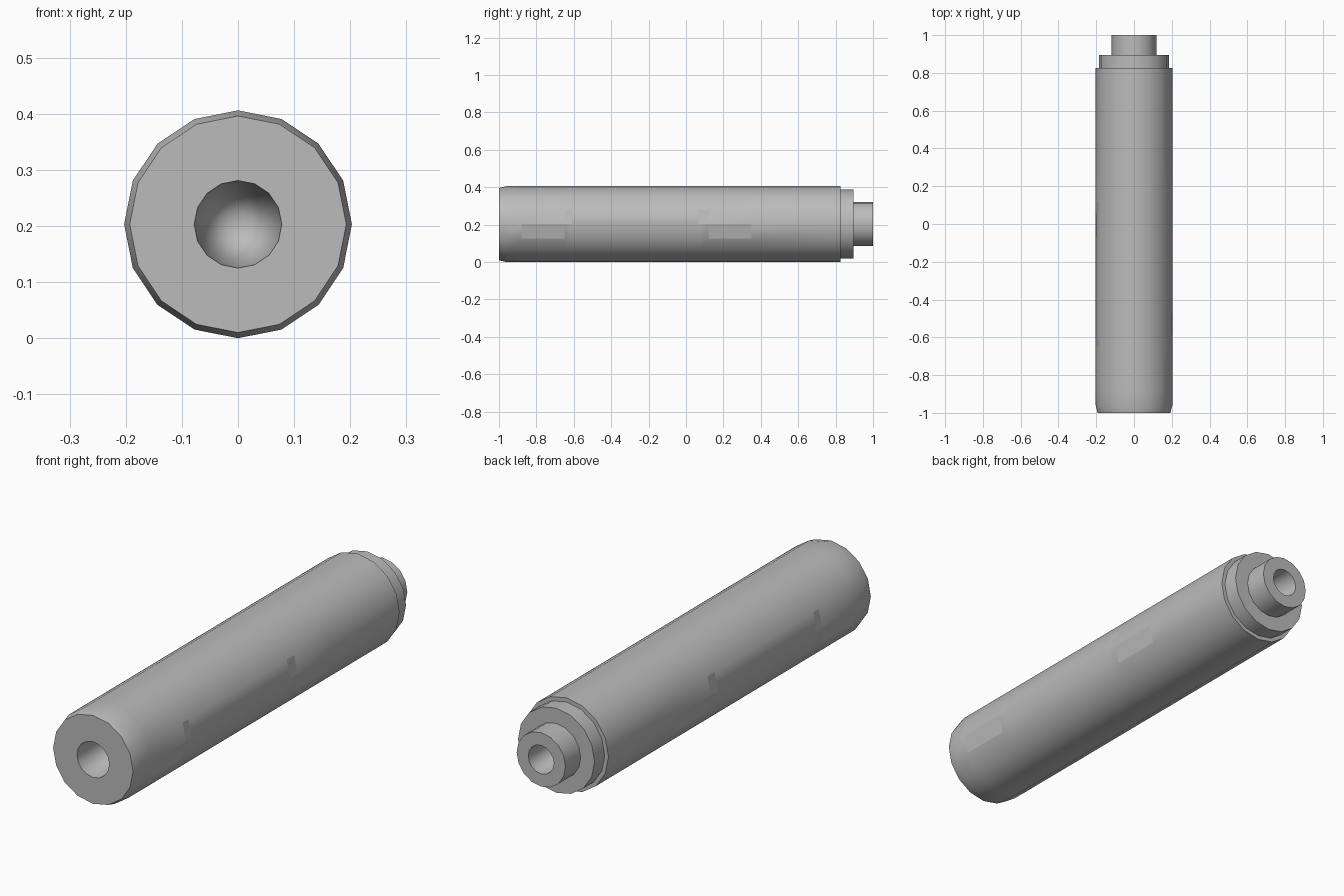
import bpy
import bmesh
import math

if "Cube" in bpy.data.objects:
    bpy.data.objects.remove(bpy.data.objects["Cube"], do_unlink=True)

SIDES = 16
AXIS_Z = 0.203

metal = bpy.data.materials.new("grey_metal")
metal.use_nodes = True
grey = (0.5, 0.5, 0.5, 1)
metal.diffuse_color = grey
metal.node_tree.nodes["Principled BSDF"].inputs["Base Color"].default_value = grey


def lathe(name, profile, flat_rule=None):
    """Revolve (y, radius) points about the lengthwise axis; radius 0 makes a tip."""
    bm = bmesh.new()
    rings = []
    for y, r in profile:
        if r == 0:
            rings.append([bm.verts.new((0, y, AXIS_Z))] * SIDES)
            continue
        angles = [math.tau * i / SIDES for i in range(SIDES)]
        rings.append([bm.verts.new((r * math.cos(a), y, AXIS_Z + r * math.sin(a)))
                      for a in angles])
    for a, b in zip(rings, rings[1:]):
        for i in range(SIDES):
            j = (i + 1) % SIDES
            corners = list(dict.fromkeys((a[i], a[j], b[j], b[i])))
            bm.faces.new(corners)
    bmesh.ops.recalc_face_normals(bm, faces=bm.faces)
    mesh = bpy.data.meshes.new(name)
    bm.to_mesh(mesh)
    bm.free()
    obj = bpy.data.objects.new(name, mesh)
    bpy.context.collection.objects.link(obj)
    mesh.materials.append(metal)
    bpy.ops.object.select_all(action='DESELECT')
    obj.select_set(True)
    bpy.context.view_layer.objects.active = obj
    bpy.ops.object.shade_smooth_by_angle(angle=math.radians(30))
    if flat_rule:
        for face in mesh.polygons:
            if flat_rule(face.center):
                face.use_smooth = False
    return obj


def side_flat(c):
    """Flat facets along both sides: long ones low, short ones high."""
    if abs(c.x) < 0.19:
        return False
    low = -0.88 < c.y < -0.65 or 0.12 < c.y < 0.35
    high = -0.65 < c.y < -0.61 or 0.07 < c.y < 0.12
    return low if c.z < AXIS_Z else high


# Whole shell: front bore, chamfered barrel, stepped collar, rear tube and its bore
barrel_rings = [(y, 0.203) for y in (-0.96, -0.88, -0.65, -0.61, 0.07, 0.12, 0.35, 0.825)]
lathe("barrel",
      [(-0.1, 0), (-1, 0.078), (-1, 0.193)] + barrel_rings + [(0.825, 0.185)],
      side_flat)
lathe("rear_collar", [(0.825, 0.185), (0.895, 0.185), (0.895, 0.118)])
lathe("rear_tube", [(0.895, 0.118), (1, 0.118), (1, 0.062), (0.1, 0)])

# The bores are open shells, so make their walls face the axis
for name in ("barrel", "rear_collar", "rear_tube"):
    mesh = bpy.data.objects[name].data
    bm = bmesh.new()
    bm.from_mesh(mesh)
    for f in bm.faces:
        c = f.calc_center_median()
        radial = f.normal.x * c.x + f.normal.z * (c.z - AXIS_Z)
        in_bore = math.hypot(c.x, c.z - AXIS_Z) < 0.07 and abs(c.y) < 0.99
        if abs(f.normal.y) > 0.9:
            wrong = f.normal.y * c.y < 0
        else:
            wrong = (radial > 0) == in_bore
        if wrong:
            f.normal_flip()
    bm.to_mesh(mesh)
    bm.free()
